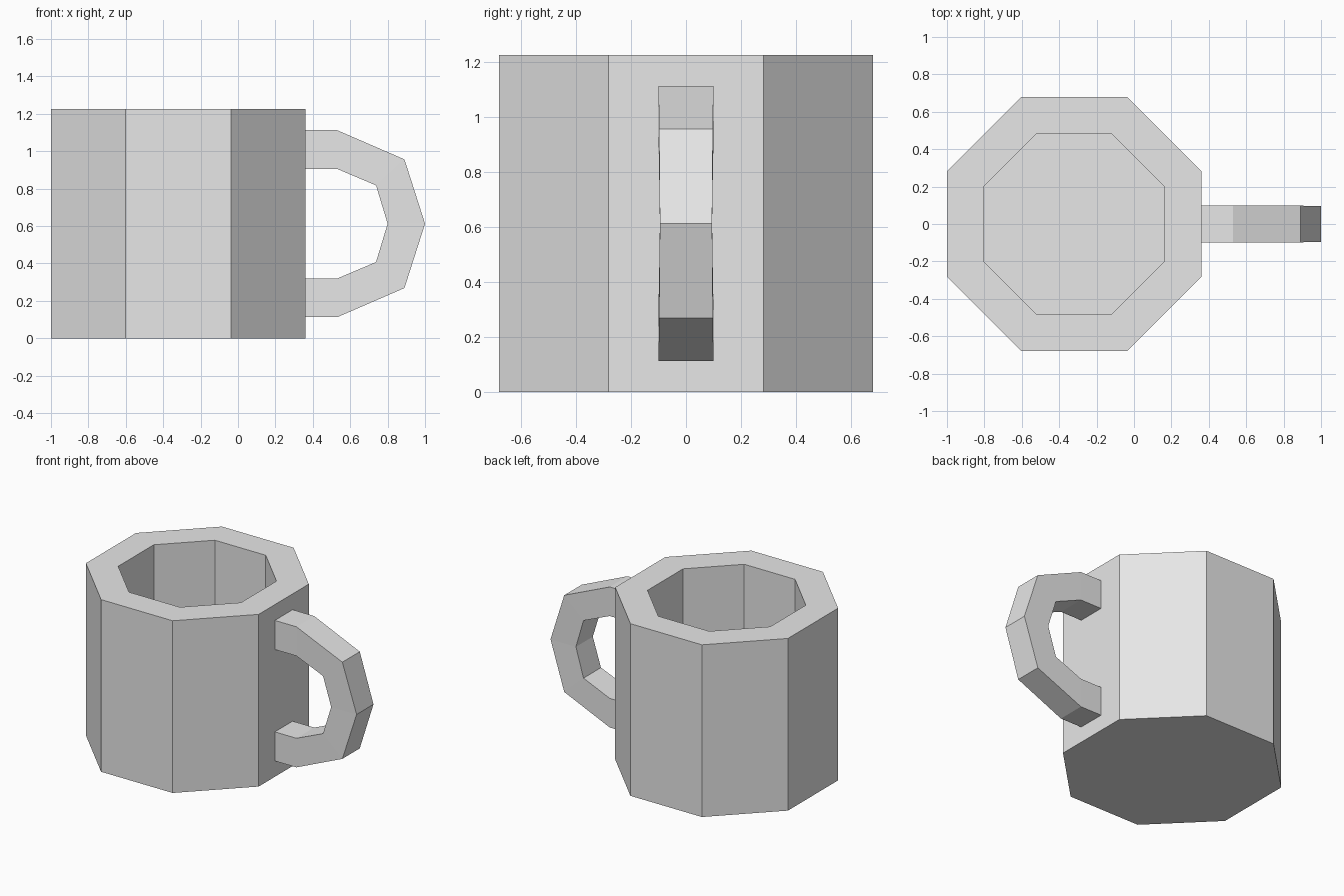
import bpy
import bmesh
import math

old = bpy.data.objects.get("Cube")
if old:
    bpy.data.objects.remove(old, do_unlink=True)

HEIGHT = 1.225
SIDES = 8
CENTRE_X = -0.32
CORNER = math.cos(math.pi / SIDES)   # flat-to-corner ratio of the octagon

grey = bpy.data.materials.new("light grey")
grey.use_nodes = True
grey.diffuse_color = (0.8, 0.8, 0.8, 1)
grey.node_tree.nodes["Principled BSDF"].inputs["Base Color"].default_value = (0.8, 0.8, 0.8, 1)


def finish(name, bm):
    bmesh.ops.recalc_face_normals(bm, faces=bm.faces)
    mesh = bpy.data.meshes.new(name)
    bm.to_mesh(mesh)
    bm.free()
    mesh.materials.append(grey)
    obj = bpy.data.objects.new(name, mesh)
    bpy.context.collection.objects.link(obj)
    return obj


def ring(bm, flat_radius, z):
    r = flat_radius / CORNER
    angles = [(i + 0.5) * 2 * math.pi / SIDES for i in range(SIDES)]
    return [bm.verts.new((CENTRE_X + r * math.cos(a), r * math.sin(a), z)) for a in angles]


def bridge(bm, a, b):
    for i in range(len(a)):
        j = (i + 1) % len(a)
        bm.faces.new((a[i], a[j], b[j], b[i]))


# Cup: outer wall, flat rim, inner wall and floor
bm = bmesh.new()
rings = [ring(bm, r, z) for r, z in
         [(0.68, 0), (0.68, HEIGHT), (0.483, HEIGHT), (0.483, 0.2)]]
for lower, upper in zip(rings, rings[1:]):
    bridge(bm, lower, upper)
bm.faces.new(rings[0])
bm.faces.new(rings[-1])
finish("cup", bm)

# Handle: square section swept along a faceted loop, slightly slimmer at the middle
# Each station: outer x, outer rise, inner x, inner rise, half width
upper_half = [(0.35, 0.5, 0.35, 0.293, 0.1),
              (0.53, 0.5, 0.53, 0.293, 0.1),
              (0.89, 0.344, 0.738, 0.205, 0.098),
              (1.0, 0, 0.8, 0, 0.095)]
lower_half = [(ox, -oz, ix, -iz, w) for ox, oz, ix, iz, w in reversed(upper_half[:-1])]
bm = bmesh.new()
sections = []
for ox, oz, ix, iz, w in upper_half + lower_half:
    mid = HEIGHT / 2
    sections.append([bm.verts.new(p) for p in
                     [(ox, -w, mid + oz), (ox, w, mid + oz),
                      (ix, w, mid + iz), (ix, -w, mid + iz)]])
for a, b in zip(sections, sections[1:]):
    bridge(bm, a, b)
bm.faces.new(sections[0])
bm.faces.new(sections[-1])
finish("handle", bm)
